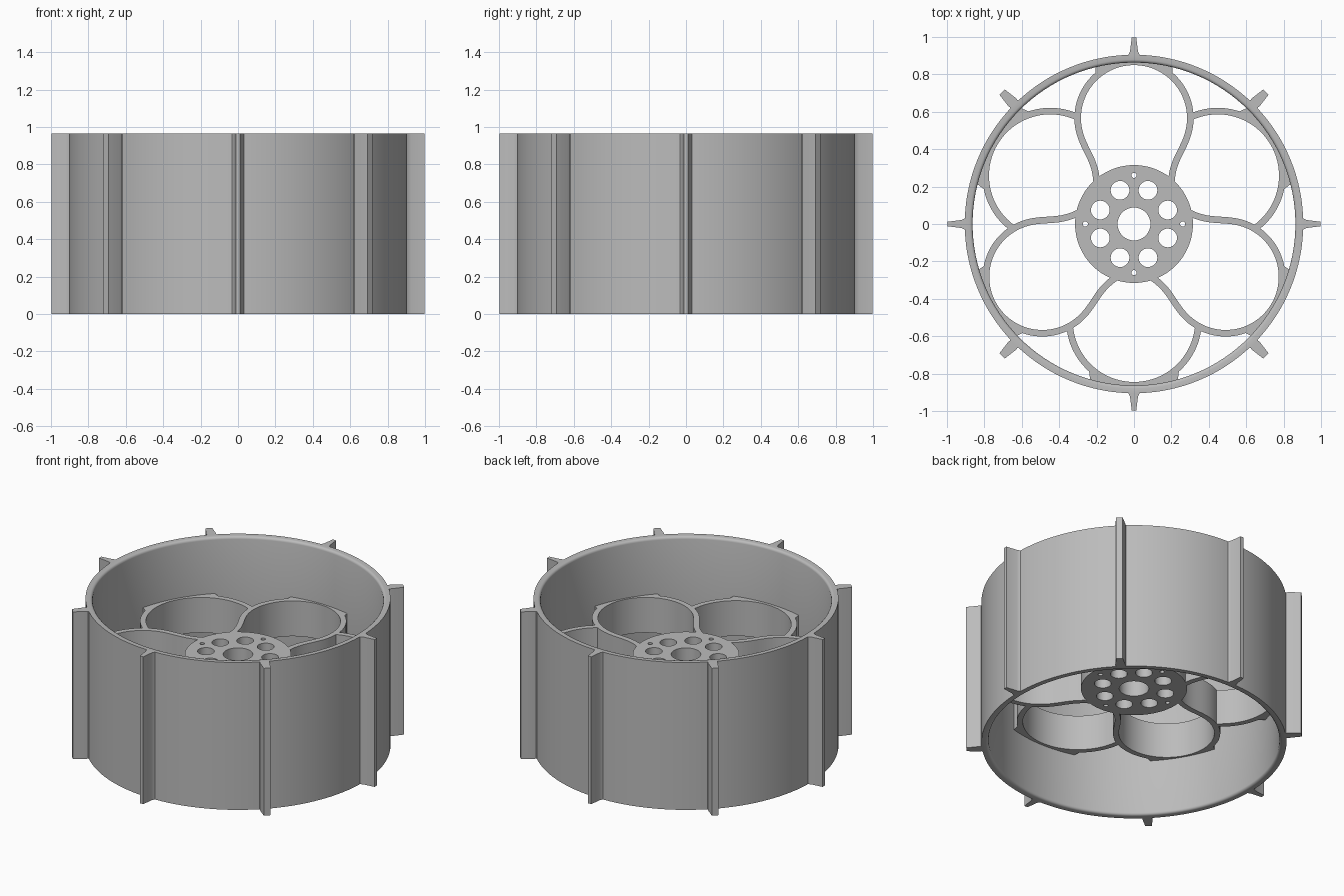
import bpy, bmesh
from math import sin, cos, pi, radians
from mathutils import Vector, Matrix
from mathutils.geometry import interpolate_bezier

if "Cube" in bpy.data.objects:
    bpy.data.objects.remove(bpy.data.objects["Cube"], do_unlink=True)

HEIGHT = 0.965
WEB_LOW, WEB_HIGH = 0.367, 0.598
WALL = 0.035

grey = bpy.data.materials.new("light_grey")
grey.use_nodes = True
COLOUR = (0.5, 0.5, 0.5, 1)
grey.diffuse_color = COLOUR
grey.node_tree.nodes["Principled BSDF"].inputs["Base Color"].default_value = COLOUR


def finish(obj):
    bpy.ops.object.select_all(action='DESELECT')
    obj.select_set(True)
    bpy.context.view_layer.objects.active = obj
    if obj.type == 'CURVE':
        bpy.ops.object.convert(target='MESH')
        obj = bpy.context.view_layer.objects.active
    obj.data.materials.clear()
    obj.data.materials.append(grey)
    bpy.ops.object.shade_smooth_by_angle(angle=radians(35))


def arc(centre, radius, start, end, steps):
    """Points of an arc in the plane, angles in degrees."""
    return [Vector((centre[0] + radius * cos(radians(start + (end - start) * i / steps)),
                    centre[1] + radius * sin(radians(start + (end - start) * i / steps))))
            for i in range(steps + 1)]


def circle(centre, radius, steps):
    return arc(centre, radius, 0, 360, steps)[:-1]


def plate(name, loops, low, high, turn=0):
    """Flat outline, with inner loops as holes, given a thickness."""
    curve = bpy.data.curves.new(name, 'CURVE')
    curve.dimensions = '2D'
    curve.fill_mode = 'BOTH'
    curve.extrude = (high - low) / 2
    rotation = Matrix.Rotation(radians(turn), 2)
    for loop in loops:
        spline = curve.splines.new('POLY')
        spline.points.add(len(loop) - 1)
        for point, co in zip(spline.points, loop):
            x, y = rotation @ co
            point.co = (x, y, 0, 1)
        spline.use_cyclic_u = True
    obj = bpy.data.objects.new(name, curve)
    obj.location.z = (low + high) / 2
    bpy.context.collection.objects.link(obj)
    finish(obj)


def ribbon(path, width):
    """Outline of a constant-width wall along a path."""
    left, right = [], []
    for i, p in enumerate(path):
        along = path[min(i + 1, len(path) - 1)] - path[max(i - 1, 0)]
        side = Vector((-along.y, along.x)).normalized() * width / 2
        left.append(p + side)
        right.append(p - side)
    return left + right[::-1]


# Rim: lathed band with rounded inner edges
outer, inner, soft = 0.905, 0.863, 0.016
profile = [(outer, 0), (outer, HEIGHT)]
for a in range(0, 91, 30):
    t = radians(a)
    profile.append((inner + soft * (1 - sin(t)), HEIGHT - soft * (1 - cos(t))))
profile += [(r, HEIGHT - z) for r, z in profile[:1:-1]]
bm = bmesh.new()
SEGMENTS = 128
rings = [[bm.verts.new((r * cos(2 * pi * s / SEGMENTS), r * sin(2 * pi * s / SEGMENTS), z))
          for r, z in profile] for s in range(SEGMENTS)]
count = len(profile)
for s in range(SEGMENTS):
    a, b = rings[s], rings[(s + 1) % SEGMENTS]
    for i in range(count):
        j = (i + 1) % count
        bm.faces.new((a[i], b[i], b[j], a[j]))
bmesh.ops.recalc_face_normals(bm, faces=bm.faces)
mesh = bpy.data.meshes.new("rim")
bm.to_mesh(mesh)
bm.free()
rim = bpy.data.objects.new("rim", mesh)
bpy.context.collection.objects.link(rim)
finish(rim)

# Tread bars: tapered, with a flared foot
for k in range(8):
    tip = 0.02 if k % 2 else 0.012
    half = [(0.04, 0.893), (0.028, 0.908), (tip + 0.009, 0.925), (tip, 0.998)]
    outline = [Vector(p) for p in half] + [Vector((-x, y)) for x, y in half[::-1]]
    plate("tread_bar_%d" % (k + 1), [outline], 0, HEIGHT, k * 45)

# Hub: disc with bore, bolt holes and pin holes
loops = [circle((0, 0), 0.315, 96), circle((0, 0), 0.088, 48)]
for k in range(8):
    t = radians(22.5 + 45 * k)
    loops.append(circle((0.195 * cos(t), 0.195 * sin(t)), 0.05, 32))
for k in range(4):
    t = k * pi / 2
    loops.append(circle((0.26 * cos(t), 0.26 * sin(t)), 0.014, 12))
plate("hub", loops, WEB_LOW, WEB_HIGH)


def bridge(name, centre, radius, rim_half, lobe_half, turn):
    """Solid web joining the outer end of a lobe to the rim."""
    outline = arc((0, 0), 0.872, 90 - rim_half, 90 + rim_half, 20)
    outline += arc((0, centre), radius, 90 + lobe_half, 90 - lobe_half, 24)
    plate(name, [outline], WEB_LOW, WEB_HIGH, turn)


NARROW, NARROW_R = 0.566, 0.301
WIDE, WIDE_R = 0.517, 0.345
for k in range(3):
    # Narrow lobe: S-shaped spokes running into a round loop
    turn = k * 120
    loop = arc((0, NARROW), NARROW_R, -18, 198, 72)
    tangent = Vector((-sin(radians(18)), -cos(radians(18))))
    spoke = interpolate_bezier(Vector((0.2, 0.225)), Vector((0.205, 0.335)),
                               loop[0] + tangent * 0.09, loop[0], 16)
    spoke = [Vector((p[0], p[1])) for p in spoke][:-1]
    mirrored = [Vector((-p.x, p.y)) for p in spoke[::-1]]
    plate("narrow_lobe_%d" % (k + 1), [ribbon(spoke + loop + mirrored, WALL)],
          WEB_LOW, WEB_HIGH, turn)
    bridge("narrow_bridge_%d" % (k + 1), NARROW, NARROW_R, 13.5, 44, turn)

    # Wide lobe: round arch standing between neighbouring spokes
    arch = arc((0, WIDE), WIDE_R, 4, 176, 64)
    plate("wide_lobe_%d" % (k + 1), [ribbon(arch, WALL)], WEB_LOW, WEB_HIGH, turn + 60)
    bridge("wide_bridge_%d" % (k + 1), WIDE, WIDE_R, 15.5, 45, turn + 60)
